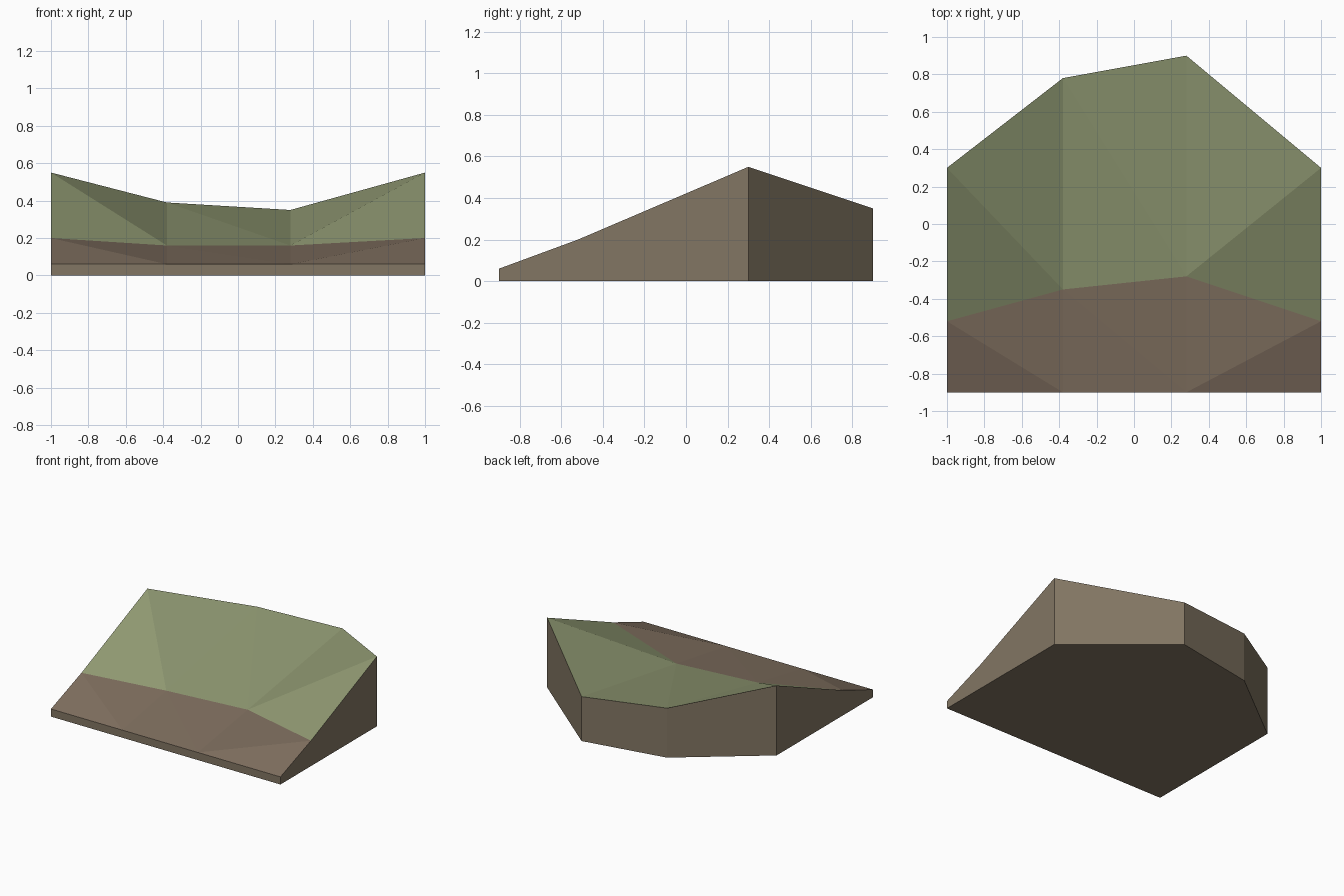
import bpy
import bmesh

if "Cube" in bpy.data.objects:
    bpy.data.objects.remove(bpy.data.objects["Cube"])


def material(name, rgb):
    m = bpy.data.materials.new(name)
    m.diffuse_color = (*rgb, 1.0)
    m.use_nodes = True
    m.node_tree.nodes["Principled BSDF"].inputs["Base Color"].default_value = m.diffuse_color
    return m


# Cross lines of the bank: front lip, foot of the grass, rear crest
columns = [-1.0, -0.38, 0.28, 1.0]
front_line = [(-0.90, 0.06)] * 4
foot_line = [(-0.52, 0.20), (-0.35, 0.16), (-0.28, 0.16), (-0.52, 0.20)]
crest_line = [(0.30, 0.55), (0.78, 0.39), (0.90, 0.35), (0.30, 0.55)]

bm = bmesh.new()
front, foot, crest = [
    [bm.verts.new((x, y, z)) for x, (y, z) in zip(columns, line)]
    for line in (front_line, foot_line, crest_line)]


def face(verts, mat):
    f = bm.faces.new(verts)
    f.material_index = mat
    f.smooth = False


def strip(near, far, flips, mat):
    """Triangulated strip between two cross lines."""
    for i, flip in enumerate(flips):
        a, b, c, d = near[i], near[i + 1], far[i + 1], far[i]
        tris = [(a, b, c), (a, c, d)] if flip else [(a, b, d), (b, c, d)]
        for t in tris:
            face(t, mat)


# Earth slope and grass slope; the diagonals fold toward the high corners
strip(front, foot, (False, False, True), 1)
strip(foot, crest, (False, False, True), 0)

# Flat base and vertical earth walls
rim = front + [foot[3]] + crest[::-1] + [foot[0]]
base = [bm.verts.new((v.co.x, v.co.y, 0.0)) for v in rim]
for i in range(len(rim)):
    j = (i + 1) % len(rim)
    face((base[i], base[j], rim[j], rim[i]), 2)
face(base[::-1], 2)
bmesh.ops.recalc_face_normals(bm, faces=bm.faces[:])

mesh = bpy.data.meshes.new("grassy_bank")
bm.to_mesh(mesh)
bm.free()
for m in (material("grass green", (0.28, 0.32, 0.17)),
          material("path brown", (0.215, 0.160, 0.115)),
          material("earth brown", (0.225, 0.180, 0.125))):
    mesh.materials.append(m)
bpy.context.collection.objects.link(bpy.data.objects.new("grassy_bank", mesh))
